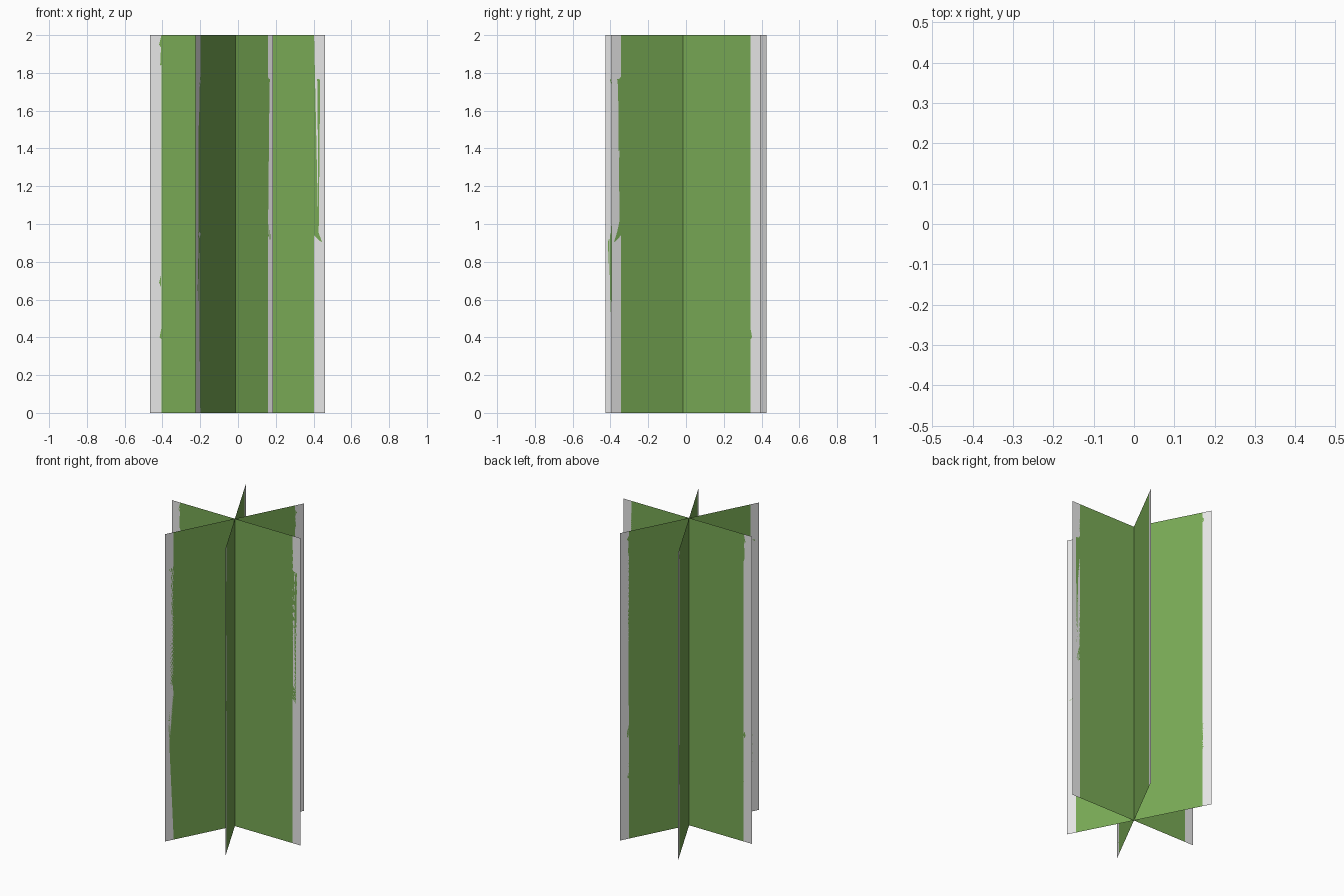
import bpy, bmesh, math

if "Cube" in bpy.data.objects:
    bpy.data.objects.remove(bpy.data.objects["Cube"])

CENTRE = (-0.012, -0.015)   # shared crossing axis
WIDTH, HEIGHT = 0.925, 2.0


def material(name, rgb):
    m = bpy.data.materials.new(name)
    m.diffuse_color = (*rgb, 1.0)
    m.use_nodes = True
    m.node_tree.nodes["Principled BSDF"].inputs["Base Color"].default_value = m.diffuse_color
    return m


green = material("stem_green", (0.188, 0.397, 0.09))
grey = material("pale_grey", (0.8, 0.8, 0.8))

# Ragged borders between green stem and grey margin: (distance across, height)
L, R = 0.06, 0.868
left_border = [(L, 0), (L, 0.39), (L - 0.01, 0.40), (L, 0.45), (L, 0.66),
               (L - 0.013, 0.69), (L, 0.74), (L, 1.82), (L - 0.007, 1.84),
               (L, 1.86), (L, 1.93), (L - 0.013, 1.95), (L, 1.97), (L, HEIGHT)]
right_border = [(R, 0), (R, 0.94), (R + 0.024, 0.915), (R + 0.042, 0.903),
                (R + 0.022, 0.96), (R + 0.008, 1.02), (R, 1.03),
                (R, 1.71), (R + 0.018, 1.735), (R + 0.032, 1.765),
                (R + 0.008, 1.77), (R, 1.78), (R, HEIGHT)]


def panel(name, angle, left_length):
    """Flat upright card through the axis; left_length is axis to left edge."""
    c, s = math.cos(math.radians(angle)), math.sin(math.radians(angle))
    bm = bmesh.new()

    def verts(points):
        return [bm.verts.new((CENTRE[0] + (u - left_length) * c,
                              CENTRE[1] + (u - left_length) * s, z))
                for u, z in points]

    lb, rb = verts(left_border), verts(right_border)
    l0, l1, r0, r1 = verts([(0, 0), (0, HEIGHT), (WIDTH, 0), (WIDTH, HEIGHT)])
    # green stem area
    bm.faces.new(rb + lb[::-1]).material_index = 0
    # grey margins
    bm.faces.new([l0] + lb + [l1]).material_index = 1
    bm.faces.new([r0, r1] + rb[::-1]).material_index = 1
    bmesh.ops.triangulate(bm, faces=bm.faces[:], ngon_method='EAR_CLIP')

    mesh = bpy.data.meshes.new(name)
    bm.to_mesh(mesh)
    bm.free()
    mesh.materials.append(green)
    mesh.materials.append(grey)
    obj = bpy.data.objects.new(name, mesh)
    bpy.context.collection.objects.link(obj)


# Three crossing cards
panel("stem_panel_wide", 0, 0.453)
panel("stem_panel_left", 242.6, 0.461)
panel("stem_panel_right", 297.4, 0.497)
